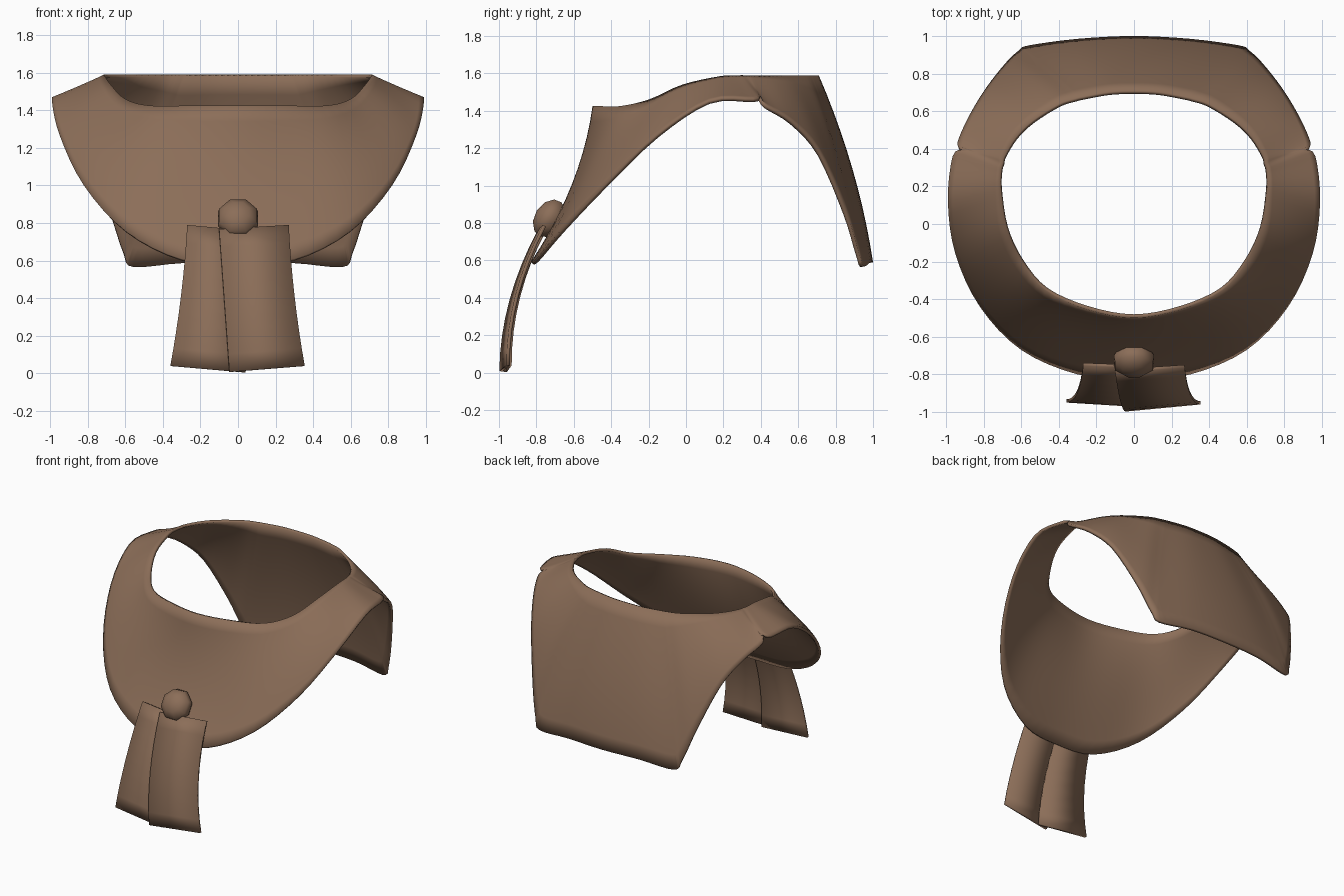
import bpy, bmesh, math
from mathutils import Vector

if "Cube" in bpy.data.objects:
    bpy.data.objects.remove(bpy.data.objects["Cube"])

cloth = bpy.data.materials.new("brown_leather")
cloth.diffuse_color = (0.26, 0.155, 0.098, 1)
cloth.use_nodes = True
cloth.node_tree.nodes["Principled BSDF"].inputs["Base Color"].default_value = cloth.diffuse_color


def make_object(name, verts, faces, thickness=0.0, angle=40):
    mesh = bpy.data.meshes.new(name)
    mesh.from_pydata([tuple(v) for v in verts], [], faces)
    mesh.materials.append(cloth)
    ob = bpy.data.objects.new(name, mesh)
    bpy.context.collection.objects.link(ob)
    if thickness:
        mod = ob.modifiers.new("thickness", 'SOLIDIFY')
        mod.thickness = thickness
        mod.offset = -1
    bpy.ops.object.select_all(action='DESELECT')
    ob.select_set(True)
    bpy.context.view_layer.objects.active = ob
    bpy.ops.object.shade_smooth_by_angle(angle=math.radians(angle))
    return ob


def spline(pts, steps):
    """Closed smooth curve through the points."""
    n, out = len(pts), []
    for i in range(n):
        a, b, c, d = (pts[(i + k) % n] for k in (-1, 0, 1, 2))
        for s in range(steps):
            t = s / steps
            out.append(0.5 * (2 * b + (c - a) * t + (2 * a - 5 * b + 4 * c - d) * t * t
                              + (3 * b - a - 3 * c + d) * t ** 3))
    return out


# Mantle: neck point, hem point and outward bulge, from front centre to back centre
columns = [
    ((0, -.50, 1.425), (0, -.83, .59), -.055),
    ((.25, -.455, 1.425), (.30, -.80, .61), -.04),
    ((.47, -.355, 1.425), (.60, -.67, .76), 0),
    ((.60, -.20, 1.46), (.82, -.44, 1.0), .03),
    ((.68, -.02, 1.54), (.95, -.16, 1.27), .03),
    ((.71, .18, 1.585), (.99, .12, 1.455), 0),
    ((.71, .28, 1.59), (.965, .36, 1.465), -.01),
    ((.70, .32, 1.59), (.91, .40, 1.475), -.01),
    ((.69, .36, 1.59), (.94, .43, 1.43), 0),
    ((.63, .46, 1.59), (.88, .57, 1.34), .02),
    ((.54, .55, 1.59), (.79, .72, 1.17), .03),
    ((.40, .64, 1.59), (.68, .86, .85), .035),
    ((.31, .67, 1.59), (.61, .925, .64), .035),
    ((.27, .68, 1.59), (.56, .95, .57), .035),
    ((.13, .705, 1.59), (.30, .985, .59), .035),
    ((0, .71, 1.59), (0, 1.0, .59), .035),
]


def flip(p):
    return (-p[0], p[1], p[2])


loop = columns + [(flip(a), flip(b), k) for a, b, k in columns[-2:0:-1]]
STEPS, ROWS = 4, 10
neck = spline([Vector(c[0]) for c in loop], STEPS)
hem = spline([Vector(c[1]) for c in loop], STEPS)
bulge = spline([Vector((c[2], 0, 0)) for c in loop], STEPS)

verts, faces = [], []
count = len(neck)
for a, b, k in zip(neck, hem, bulge):
    out = Vector((a.x, a.y - .1, 0)).normalized()
    for r in range(ROWS + 1):
        t = r / ROWS
        verts.append(a.lerp(b, t) + out * (k.x * 4 * t * (1 - t)))
W = ROWS + 1
for c in range(count):
    d = (c + 1) % count
    for r in range(ROWS):
        faces.append((c * W + r, c * W + r + 1, d * W + r + 1, d * W + r))
make_object("mantle", verts, faces, 0.02)


# Two hanging front panels, curved forward towards the bottom
def panel(name, top_l, top_r, bot_l, bot_r):
    rows, vs = 8, []
    for r in range(rows + 1):
        t = r / rows
        for top, bot in ((top_l, bot_l), (top_r, bot_r)):
            p = Vector(top).lerp(Vector(bot), t)
            p.y -= 0.05 * 4 * t * (1 - t)
            p.x -= math.copysign(0.012, p.x) * 4 * t * (1 - t) * (abs(p.x) > .2)
            vs.append(p)
    fs = [(2 * r, 2 * r + 2, 2 * r + 3, 2 * r + 1) for r in range(rows)]
    make_object(name, vs, fs, 0.018)


panel("left_panel", (-.27, -.755, .79), (.0, -.765, .765), (-.36, -.95, .04), (.04, -.975, .005))
panel("right_panel", (-.10, -.79, .768), (.27, -.765, .79), (-.045, -.998, .008), (.355, -.96, .04))

# Faceted round clasp on the chest
normal = Vector((0, -.85, .53)).normalized()
side = Vector((1, 0, 0))
up = normal.cross(side).normalized()
base = Vector((0, -.715, .815))
vs, fs = [], []
rings = [(.100, -.02), (.116, .01), (.108, .05), (.065, .085)]
for rad, h in rings:
    for i in range(8):
        a = math.tau * (i + .5) / 8
        vs.append(base + normal * h + (side * math.cos(a) + up * math.sin(a)) * rad)
vs.append(base + normal * .098)
for r in range(len(rings) - 1):
    for i in range(8):
        j = (i + 1) % 8
        fs.append((r * 8 + i, r * 8 + j, r * 8 + 8 + j, r * 8 + 8 + i))
last = 8 * (len(rings) - 1)
fs += [(last + i, last + (i + 1) % 8, len(vs) - 1) for i in range(8)]
fs.append(tuple(range(7, -1, -1)))
clasp = make_object("clasp", vs, fs, 0, 50)
bm = bmesh.new()
bm.from_mesh(clasp.data)
bmesh.ops.recalc_face_normals(bm, faces=bm.faces)
bm.to_mesh(clasp.data)
bm.free()
